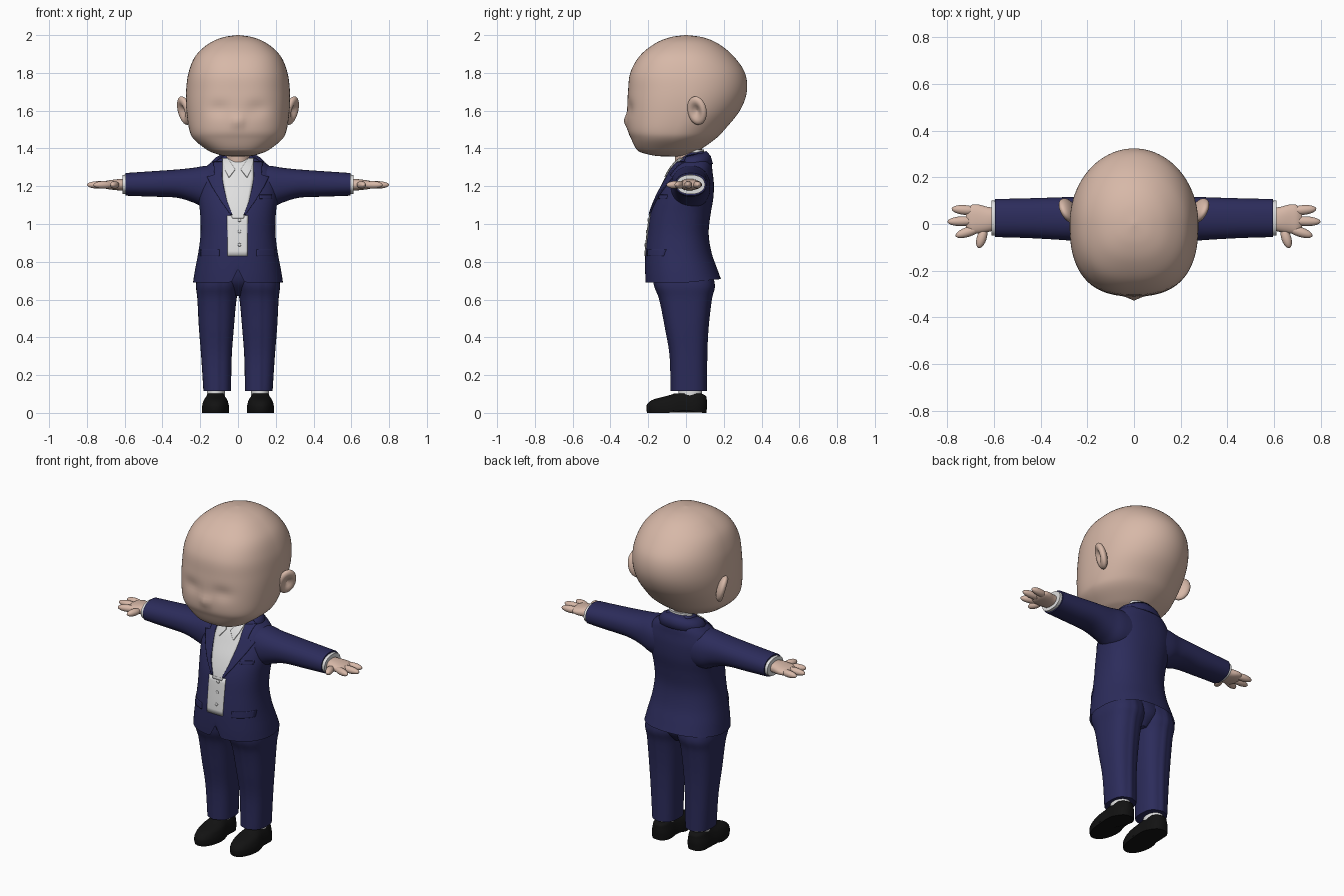
import bpy
from math import sin, cos, pi, exp, radians, hypot
from mathutils import Matrix, Vector, Euler

cube = bpy.data.objects.get("Cube")
if cube:
    bpy.data.objects.remove(cube)


def material(name, rgb):
    m = bpy.data.materials.new(name)
    m.use_nodes = True
    m.diffuse_color = (*rgb, 1)
    bsdf = m.node_tree.nodes["Principled BSDF"]
    bsdf.inputs["Base Color"].default_value = (*rgb, 1)
    bsdf.inputs["Roughness"].default_value = 0.7
    return m


SKIN = material("skin", (0.68, 0.48, 0.39))
NAVY = material("navy cloth", (0.025, 0.025, 0.105))
WHITE = material("white shirt", (0.74, 0.74, 0.74))
BLACK = material("black leather", (0.006, 0.006, 0.006))


def make(name, verts, faces, mat, mirror=False, thick=0, angle=50):
    mesh = bpy.data.meshes.new(name)
    mesh.from_pydata([tuple(v) for v in verts], [], faces)
    mesh.materials.append(mat)
    ob = bpy.data.objects.new(name, mesh)
    bpy.context.collection.objects.link(ob)
    bpy.ops.object.select_all(action='DESELECT')
    ob.select_set(True)
    bpy.context.view_layer.objects.active = ob
    bpy.ops.object.shade_smooth_by_angle(angle=radians(angle))
    if thick:
        mod = ob.modifiers.new("thickness", 'SOLIDIFY')
        mod.thickness, mod.offset = thick, -1
    if mirror:
        ob.modifiers.new("mirror", 'MIRROR')
    return ob


def spline(rows, u):
    """Smooth interpolation between key sections, u counted in rows."""
    i = min(int(u), len(rows) - 2)
    t = u - i
    p1, p2 = rows[i], rows[i + 1]
    p0 = rows[i - 1] if i else p1
    p3 = rows[min(i + 2, len(rows) - 1)]
    return [b + t * (c - a) / 2 + t * t * (a - 2.5 * b + 2 * c - d / 2)
            + t ** 3 * (1.5 * (b - c) + (d - a) / 2)
            for a, b, c, d in zip(p0, p1, p2, p3)]


def power(v, e):
    return abs(v) ** e * (1 if v >= 0 else -1)


def loft(name, rows, mat, axis='z', n=64, steps=6, p=(2, 2), deform=None,
         caps=(True, True), mirror=False, angle=50):
    """Skin of superellipse sections; each row is position, a0, a1, b0, b1."""
    verts, faces = [], []
    count = (len(rows) - 1) * steps + 1
    for k in range(count):
        t, a0, a1, b0, b1 = spline(rows, k / steps)
        for j in range(n):
            c, s = cos(2 * pi * j / n), sin(2 * pi * j / n)
            e = 2 / (p[0] if s < 0 else p[1])
            a = (a0 + a1) / 2 + (a1 - a0) / 2 * power(c, e)
            b = (b0 + b1) / 2 + (b1 - b0) / 2 * power(s, e)
            v = Vector((a, b, t) if axis == 'z' else (t, a, b))
            verts.append(deform(v) if deform else v)
    for k in range(count - 1):
        for j in range(n):
            q = (j + 1) % n
            faces.append((k * n + j, k * n + q, k * n + n + q, k * n + n + j))
    if caps[0]:
        faces.append(tuple(reversed(range(n))))
    if caps[1]:
        faces.append(tuple(range((count - 1) * n, count * n)))
    return make(name, verts, faces, mat, mirror, angle=angle)


def ellipsoid(name, loc, scale, mat, rot=(0, 0, 0), shape=None, mirror=False, n=32):
    m = Matrix.LocRotScale(Vector(loc), Euler([radians(r) for r in rot]), Vector(scale))
    verts, faces = [], []
    for i in range(n // 2 + 1):
        th = pi * i / (n // 2)
        for j in range(n):
            ph = 2 * pi * j / n
            v = Vector((cos(th), sin(th) * cos(ph), sin(th) * sin(ph)))
            verts.append(m @ (shape(v) if shape else v))
    for i in range(n // 2):
        for j in range(n):
            q = (j + 1) % n
            faces.append((i * n + j, i * n + n + j, i * n + n + q, i * n + q))
    return make(name, verts, faces, mat, mirror, angle=80)


def sym(rows):
    return [(z, -w, w, f, b) for z, w, f, b in rows]


# Head with a small nose and shallow eye sockets
def face(v):
    if v.y < -0.15:
        v.y -= 0.018 * exp(-(v.x / 0.025) ** 2 - ((v.z - 1.545) / 0.032) ** 2)
        v.y += 0.012 * exp(-((abs(v.x) - 0.1) / 0.06) ** 2 - ((v.z - 1.61) / 0.04) ** 2)
    return v


loft("head", sym([(1.357, .02, -.10, -.04), (1.362, .08, -.17, .0), (1.38, .14, -.24, .045),
                  (1.40, .175, -.265, .085), (1.45, .235, -.29, .155), (1.5, .258, -.308, .205),
                  (1.6, .273, -.312, .285), (1.7, .275, -.307, .322), (1.8, .262, -.295, .312),
                  (1.89, .225, -.245, .25), (1.955, .155, -.165, .17), (1.988, .08, -.085, .09),
                  (2.0, .004, -.004, .004)]),
     SKIN, n=96, p=(2.5, 2), deform=face, angle=180)


# Ears with a hollowed outer side
def dish(v):
    if v.x > 0:
        v.x -= 1.1 * exp(-(hypot(v.y, v.z) / 0.5) ** 2)
    return v


ellipsoid("ear", (.284, .058, 1.6), (.03, .056, .078), SKIN, (0, 15, -28), dish, True)
loft("neck", [(1.2, -.065, .065, -.05, .085), (1.45, -.065, .065, -.065, .085)], SKIN, n=40, steps=1)

# Jacket body
TORSO = sym([(.70, .238, -.215, .185), (.76, .228, -.217, .165), (.85, .21, -.215, .135),
             (.95, .198, -.205, .12), (1.05, .2, -.19, .13), (1.14, .21, -.16, .145),
             (1.22, .212, -.12, .147), (1.28, .19, -.088, .14), (1.32, .15, -.06, .135),
             (1.35, .105, -.03, .12), (1.375, .08, .0, .11), (1.385, .06, .03, .1)])
CUT = 2.3


def hem(v):
    fade = max(0, min(1, (.82 - v.z) / .12))
    if v.y < 0:
        v.z += fade * (.07 * exp(-(v.x / .022) ** 2) - .01)
    else:
        v.z += fade * (.1 * v.y - .01)
    return v


loft("jacket_body", TORSO, NAVY, n=128, p=(CUT, CUT), deform=hem, caps=(False, True))


def chest(x, z):
    """Depth of the jacket front at a given place."""
    lo, hi = 0, len(TORSO) - 1
    for _ in range(30):
        mid = (lo + hi) / 2
        lo, hi = (mid, hi) if spline(TORSO, mid)[0] < z else (lo, mid)
    _, _, w, f, b = spline(TORSO, lo)
    r = min(abs(x) / w, 1)
    return (f + b) / 2 - (b - f) / 2 * (1 - r ** CUT) ** (1 / CUT)


def plate(name, rows, mat, lift, mirror=False, cols=10, steps=8):
    """Thin sheet lying on the chest; each row is z, x0, x1."""
    verts, faces = [], []
    for k in range((len(rows) - 1) * steps + 1):
        i = min(k // steps, len(rows) - 2)
        t = k / steps - i
        z, x0, x1 = [a + (b - a) * t for a, b in zip(rows[i], rows[i + 1])]
        for j in range(cols + 1):
            x = x0 + (x1 - x0) * j / cols
            verts.append((x, chest(x, z) - lift, z))
    w = cols + 1
    for k in range(len(verts) // w - 1):
        for j in range(cols):
            a = k * w + j
            faces.append((a, a + 1, a + w + 1, a + w))
    return make(name, verts, faces, mat, mirror, thick=.008)


# Shirt front, collar points, lapels and pockets
plate("shirt_front", [(1.03, -.03, .03), (1.1, -.055, .055), (1.25, -.085, .085), (1.35, -.08, .08)],
      WHITE, .004)
plate("shirt_lower_panel", [(.83, -.055, .05), (1.045, -.058, .052)], WHITE, .004)
plate("shirt_collar_point", [(1.25, .045, .05), (1.29, .015, .07), (1.35, .055, .085)],
      WHITE, .011, True)
plate("lapel", [(1.05, .03, .04), (1.12, .058, .09), (1.2, .077, .14), (1.25, .084, .165),
                (1.262, .084, .125), (1.33, .082, .13)], NAVY, .009, True)
plate("pocket_flap", [(.83, .1, .2), (.865, .1, .2)], NAVY, .005, True)
plate("breast_pocket", [(1.135, .115, .18), (1.155, .115, .18)], NAVY, .005)
for z in (.89, .96, 1.02):
    ellipsoid("shirt_button", (.008, chest(0, z) - .005, z), (.009, .004, .009), WHITE, n=12)

# Jacket collar around the back of the neck
ring, faces = [], []
for i in range(41):
    a = radians(-25 + 230 * i / 40)
    ring += [(.15 * cos(a), .035 + .108 * sin(a), 1.318),
             (.118 * cos(a), .035 + .096 * sin(a), 1.352 + .008 * sin(a)),
             (.085 * cos(a), .033 + .075 * sin(a), 1.368 + .018 * sin(a))]
for i in range(40):
    for j in range(2):
        q = i * 3 + j
        faces.append((q, q + 3, q + 4, q + 1))
make("jacket_collar", ring, faces, NAVY, thick=.008)
loft("shirt_collar_band", [(1.33, -.08, .08, .0, .1), (1.395, -.072, .072, .01, .094)],
     WHITE, n=40, steps=1)

# Sleeves and cuffs
loft("sleeve", [(.08, -.08, .13, 1.08, 1.31), (.17, -.08, .128, 1.085, 1.308),
                (.24, -.074, .118, 1.115, 1.297), (.33, -.067, .114, 1.14, 1.288),
                (.46, -.06, .11, 1.145, 1.279), (.595, -.056, .107, 1.15, 1.27)],
     NAVY, 'x', n=48, p=(2.2, 2.2), mirror=True)
loft("shirt_cuff", [(.57, -.05, .1, 1.157, 1.263), (.612, -.05, .1, 1.158, 1.26)],
     WHITE, 'x', n=48, steps=1, p=(2.2, 2.2), mirror=True)

# Hands
loft("palm", [(.59, -.025, .068, 1.178, 1.238), (.63, -.035, .074, 1.178, 1.238),
              (.67, -.04, .084, 1.182, 1.233), (.70, -.04, .08, 1.187, 1.228),
              (.72, -.015, .05, 1.197, 1.218)], SKIN, 'x', n=40, p=(2.3, 2.3),
     mirror=True, angle=180)
for name, x, y, turn, size in (("outer_finger", .725, .06, 5, .057), ("middle_finger", .735, .012, -2, .065),
                               ("inner_finger", .712, -.034, -18, .056), ("thumb", .653, -.06, -72, .045)):
    ellipsoid(name, (x, y, 1.207), (size, .021, .02), SKIN, (0, 0, turn), mirror=True, n=24)

# Trousers, with a pressed crease down the middle of each leg
def crease(v):
    v.y += .007 * exp(-((v.x - .112) / .014) ** 2) * (1 if v.y > 0 else -1)
    return v


loft("trouser_leg", [(.115, .037, .183, -.075, .105), (.3, .033, .195, -.08, .106),
                     (.45, .022, .207, -.105, .113), (.6, .008, .215, -.135, .13),
                     (.68, -.01, .222, -.165, .147), (.78, -.02, .205, -.17, .12)],
     NAVY, n=80, p=(2.6, 2.6), deform=crease, mirror=True)
loft("trouser_seat", [(.62, -.05, .05, -.08, .09), (.69, -.15, .15, -.15, .135),
                      (.78, -.19, .19, -.17, .12)], NAVY, n=48, mirror=False)


# Shoes with a narrow waist and raised arch
def last(v):
    waist = exp(-((v.y - .0) / .05) ** 2)
    v.x = .118 + (v.x - .118) * (1 - .12 * waist)
    if v.z < .01:
        v.z += .014 * waist
    return v


loft("sock", [(.06, .07, .165, -.04, .085), (.14, .07, .165, -.04, .085)],
     WHITE, n=32, steps=1, mirror=True)
loft("shoe", [(0, .046, .192, -.205, .108), (.02, .045, .193, -.21, .11),
              (.045, .048, .19, -.206, .112), (.07, .055, .182, -.175, .11),
              (.09, .065, .172, -.10, .105), (.103, .072, .165, -.06, .08)],
     BLACK, n=64, p=(2.2, 2.5), deform=last, mirror=True)
